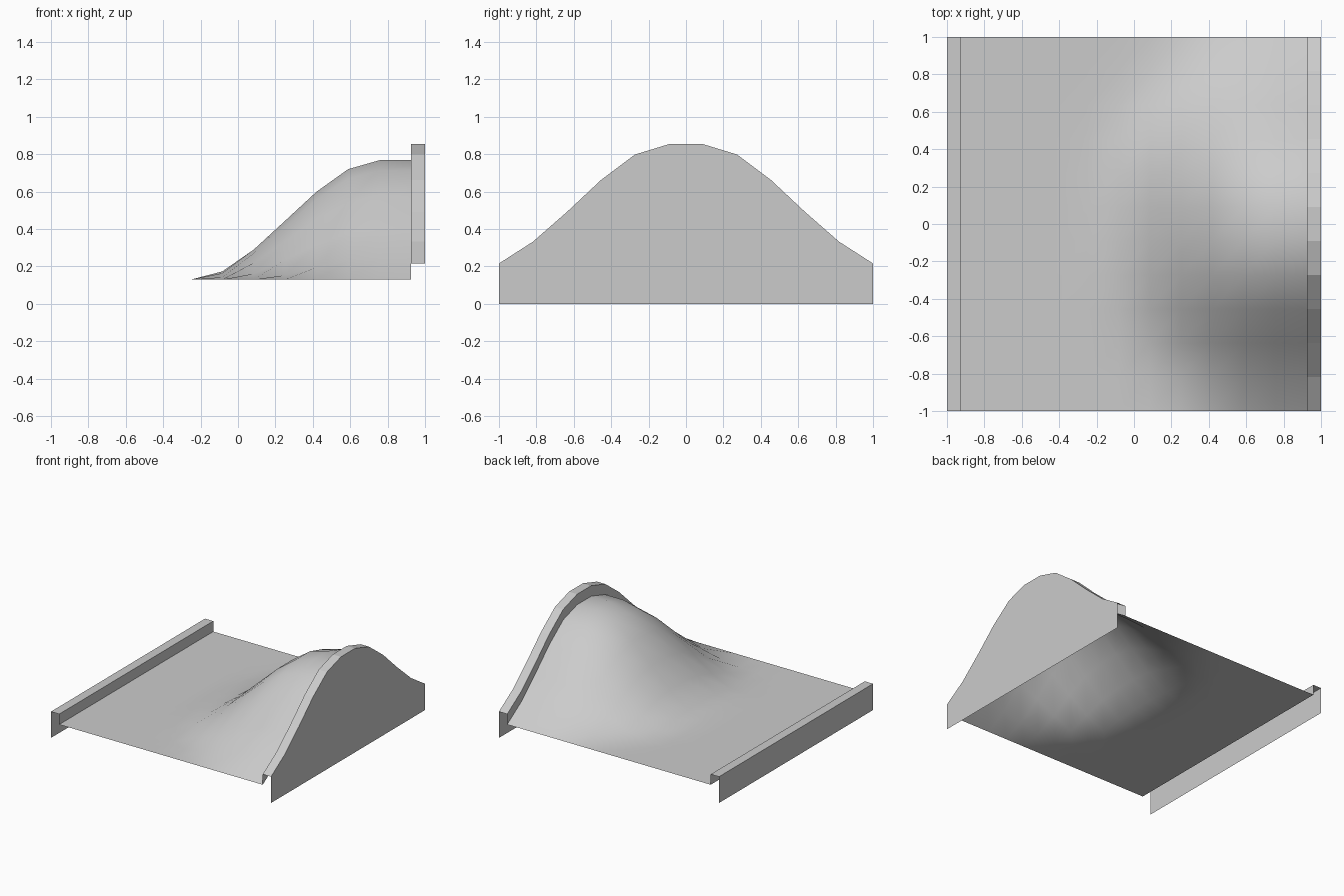
import bpy
import math

cube = bpy.data.objects.get("Cube")
if cube:
    bpy.data.objects.remove(cube, do_unlink=True)

STEPS = 11                 # grid divisions along each direction
INNER, OUTER = 0.925, 1.0  # inner and outer x of the side rims
BASE, LIP, PEAK = 0.13, 0.086, 0.638

grey = bpy.data.materials.new("light_grey")
grey.use_nodes = True
colour = (0.6, 0.6, 0.6, 1)
grey.diffuse_color = colour
grey.node_tree.nodes["Principled BSDF"].inputs["Base Color"].default_value = colour

xs = [-INNER + 2 * INNER * i / STEPS for i in range(STEPS + 1)]
ys = [-1 + 2 * i / STEPS for i in range(STEPS + 1)]


def height(x, y):
    """Smooth swell around a short plateau against the right rim."""
    if abs(y) > 0.99:
        return BASE
    dx = max(0, xs[-2] - x)
    dy = max(0, abs(y) - 1 / STEPS)
    t = max(0, 1 - math.hypot(dx, dy))
    return BASE + PEAK * t * t * (3 - 2 * t)


def add_sheet(name, rows, flip=False, smooth=False):
    """Join equal rows of points into a sheet of quads."""
    n = len(rows[0])
    verts = [p for row in rows for p in row]
    faces = []
    for r in range(len(rows) - 1):
        for c in range(n - 1):
            a = r * n + c
            quad = (a, a + 1, a + n + 1, a + n)
            faces.append(quad[::-1] if flip else quad)
    mesh = bpy.data.meshes.new(name)
    mesh.from_pydata(verts, [], faces)
    mesh.materials.append(grey)
    for poly in mesh.polygons:
        poly.use_smooth = smooth
    obj = bpy.data.objects.new(name, mesh)
    bpy.context.scene.collection.objects.link(obj)
    return obj


# Smooth ground sheet with the swell
add_sheet("ground_sheet", [[(x, y, height(x, y)) for x in xs] for y in ys], smooth=True)

# Open-ended rims: inner lip, top strip and outer wall
for name, side in (("right_rim", -1), ("left_rim", 1)):
    tops = [height(side * INNER, y) for y in ys]
    rows = [
        [(side * INNER, y, z) for y, z in zip(ys, tops)],
        [(side * INNER, y, z + LIP) for y, z in zip(ys, tops)],
        [(side * OUTER, y, z + LIP) for y, z in zip(ys, tops)],
        [(side * OUTER, y, 0) for y in ys],
    ]
    add_sheet(name, rows, flip=side > 0)
